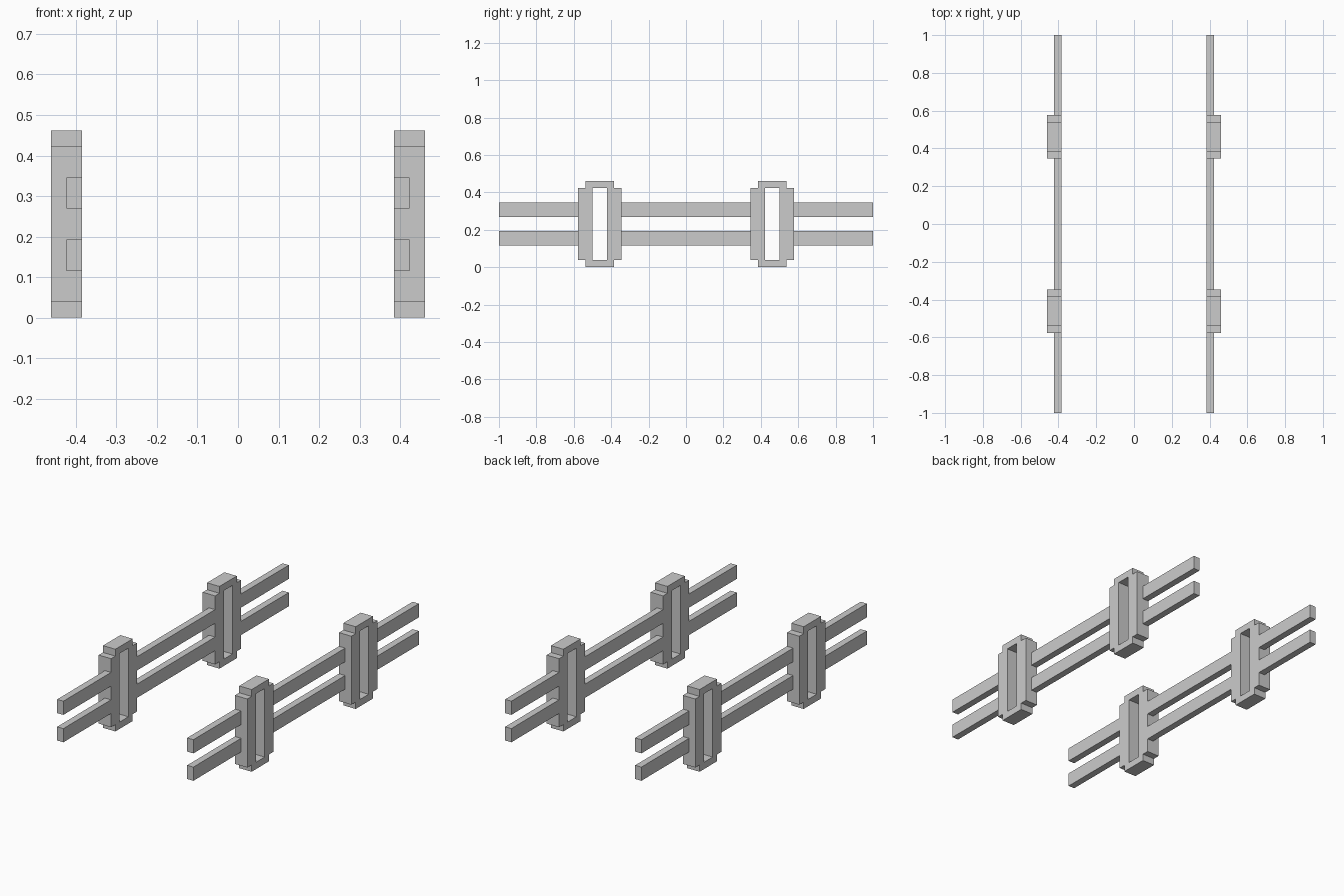
import bpy, bmesh
from math import radians
from mathutils import Matrix, Vector

if "Cube" in bpy.data.objects:
    bpy.data.objects.remove(bpy.data.objects["Cube"])

U = 1 / 26  # the model sits on a regular grid, 52 units long


def box(name, lo, hi):
    lo, hi = Vector(lo) * U, Vector(hi) * U
    bm = bmesh.new()
    bmesh.ops.create_cube(bm, size=1, matrix=Matrix.Translation((lo + hi) / 2)
                          @ Matrix.Diagonal((*(hi - lo), 1)))
    mesh = bpy.data.meshes.new(name)
    bm.to_mesh(mesh)
    bm.free()
    obj = bpy.data.objects.new(name, mesh)
    bpy.context.collection.objects.link(obj)
    return obj


def post(name, x, y):
    # Notched outline with a slot, in (y, z), extruded along x
    outer = [(-2, 0), (2, 0), (2, 1), (3, 1), (3, 11), (2, 11),
             (2, 12), (-2, 12), (-2, 11), (-3, 11), (-3, 1), (-2, 1)]
    slot = [(-1, 1), (1, 1), (1, 11), (-1, 11)]
    curve = bpy.data.curves.new(name, 'CURVE')
    curve.dimensions = '2D'
    curve.fill_mode = 'BOTH'
    curve.extrude = U
    for pts in (outer, slot):
        s = curve.splines.new('POLY')
        s.points.add(len(pts) - 1)
        for p, (a, b) in zip(s.points, pts):
            p.co = (a * U, b * U, 0, 1)
        s.use_cyclic_u = True
    obj = bpy.data.objects.new(name, curve)
    bpy.context.collection.objects.link(obj)
    obj.rotation_euler = (radians(90), 0, radians(90))
    obj.location = (x * U, y * U, 0)
    bpy.ops.object.select_all(action='DESELECT')
    obj.select_set(True)
    bpy.context.view_layer.objects.active = obj
    bpy.ops.object.convert(target='MESH')
    for f in bpy.context.object.data.polygons:
        f.use_smooth = False


for side, sx in (("left", -1), ("right", 1)):
    # Slotted posts
    for end, y in (("front", -12), ("back", 12)):
        post(f"{side}_{end}_post", sx * 11, y)
    # Upper and lower rails, broken at the posts
    x0, x1 = sorted((sx * 10, sx * 11))
    for level, z in (("lower", 3), ("upper", 7)):
        for part, y0, y1 in (("front", -26, -15), ("middle", -9, 9), ("back", 15, 26)):
            box(f"{side}_{level}_{part}_rail", (x0, y0, z), (x1, y1, z + 2))
